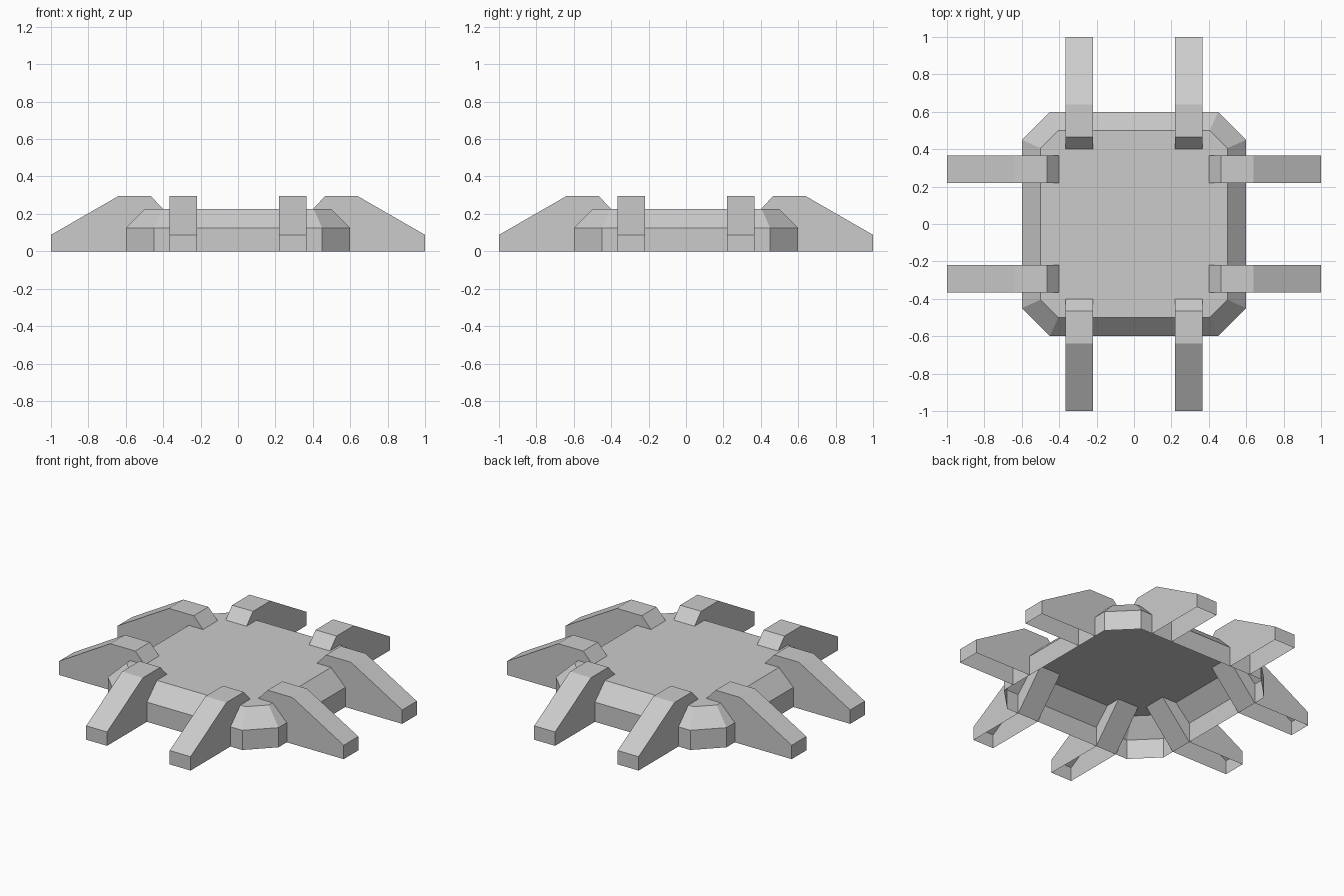
import bpy, bmesh
from math import pi
from mathutils import Matrix

if "Cube" in bpy.data.objects:
    bpy.data.objects.remove(bpy.data.objects["Cube"])


def make_object(name, bm):
    bmesh.ops.recalc_face_normals(bm, faces=bm.faces)
    mesh = bpy.data.meshes.new(name)
    bm.to_mesh(mesh)
    bm.free()
    ob = bpy.data.objects.new(name, mesh)
    bpy.context.collection.objects.link(ob)
    return ob


def octagon(bm, half, cut, z):
    pts = [(half, -cut), (half, cut), (cut, half), (-cut, half),
           (-half, cut), (-half, -cut), (-cut, -half), (cut, -half)]
    return [bm.verts.new((x, y, z)) for x, y in pts]


# Platform: chamfered shell, open underneath
bm = bmesh.new()
rings = [octagon(bm, 0.6, 0.45, 0), octagon(bm, 0.6, 0.45, 0.125),
         octagon(bm, 0.5, 0.405, 0.225)]
for low, high in zip(rings, rings[1:]):
    for i in range(8):
        j = (i + 1) % 8
        bm.faces.new((low[i], low[j], high[j], high[i]))
bm.faces.new(rings[-1])
make_object("platform", bm)

# Legs: side profile (outward distance, height), open underneath
PROFILE = [(0.6, 0), (1, 0), (1, 0.088), (0.64, 0.295),
           (0.465, 0.295), (0.4, 0.225)]


def leg(name, y0, y1, angle):
    bm = bmesh.new()
    a = [bm.verts.new((x, y0, z)) for x, z in PROFILE]
    b = [bm.verts.new((x, y1, z)) for x, z in PROFILE]
    n = len(PROFILE)
    bm.faces.new(a)
    bm.faces.new(b)
    for i in range(1, n):
        j = (i + 1) % n
        bm.faces.new((a[i], a[j], b[j], b[i]))
    ob = make_object(name, bm)
    ob.data.transform(Matrix.Rotation(angle, 4, 'Z'))


# Two legs on each of the four sides
for k, side in enumerate(("right", "back", "left", "front")):
    leg(side + "_leg_a", -0.367, -0.22, k * pi / 2)
    leg(side + "_leg_b", 0.22, 0.367, k * pi / 2)
